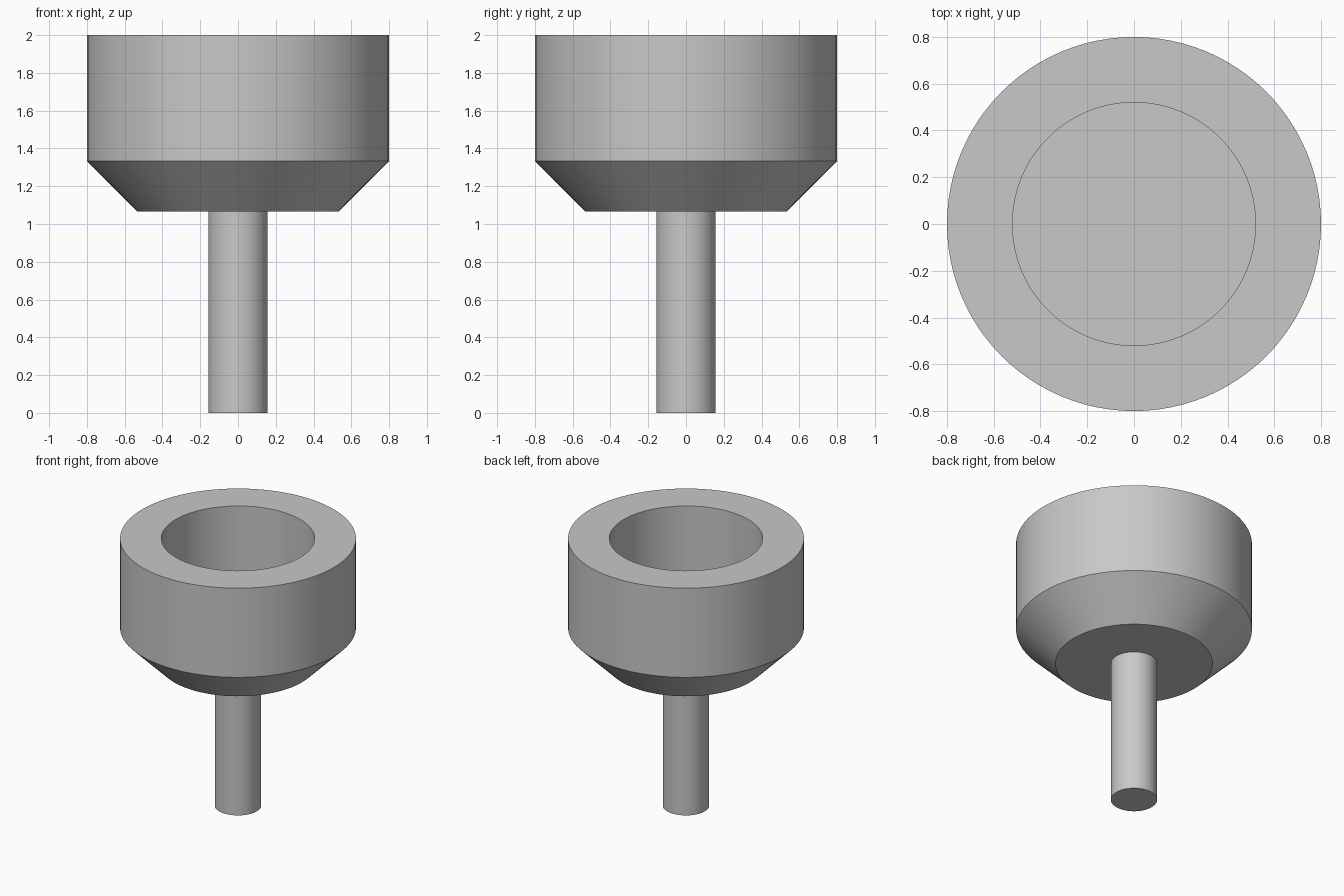
import bpy
import bmesh
import math

SEGMENTS = 96

cube = bpy.data.objects.get("Cube")
if cube:
    bpy.data.objects.remove(cube, do_unlink=True)

# One plain grey for every part
grey = bpy.data.materials.new("light_grey")
grey.use_nodes = True
colour = (0.58, 0.58, 0.58, 1)
grey.diffuse_color = colour
grey.node_tree.nodes["Principled BSDF"].inputs["Base Color"].default_value = colour


def lathe(name, profile):
    """Turn a (radius, height) profile around z, capping its open ends."""
    bm = bmesh.new()
    rings = []
    for radius, z in profile:
        ring = []
        for i in range(SEGMENTS):
            a = math.tau * i / SEGMENTS
            ring.append(bm.verts.new((radius * math.cos(a), radius * math.sin(a), z)))
        rings.append(ring)
    for low, high in zip(rings, rings[1:]):
        for i in range(SEGMENTS):
            j = (i + 1) % SEGMENTS
            bm.faces.new((low[i], low[j], high[j], high[i]))
    bm.faces.new(rings[0][::-1])
    bm.faces.new(rings[-1])
    bmesh.ops.recalc_face_normals(bm, faces=bm.faces)
    mesh = bpy.data.meshes.new(name)
    bm.to_mesh(mesh)
    bm.free()
    mesh.materials.append(grey)
    obj = bpy.data.objects.new(name, mesh)
    bpy.context.collection.objects.link(obj)
    bpy.ops.object.select_all(action="DESELECT")
    obj.select_set(True)
    bpy.context.view_layer.objects.active = obj
    bpy.ops.object.shade_smooth_by_angle(angle=math.radians(25))
    return obj


# Cup: chamfered underside, straight wall, flat rim and blind round bore
lathe("cup", [(0.533, 1.067), (0.8, 1.333), (0.8, 2.0), (0.52, 2.0), (0.52, 1.333)])

# Stem: straight round shaft seated slightly into the cup
lathe("stem", [(0.157, 0.0), (0.157, 1.1)])
